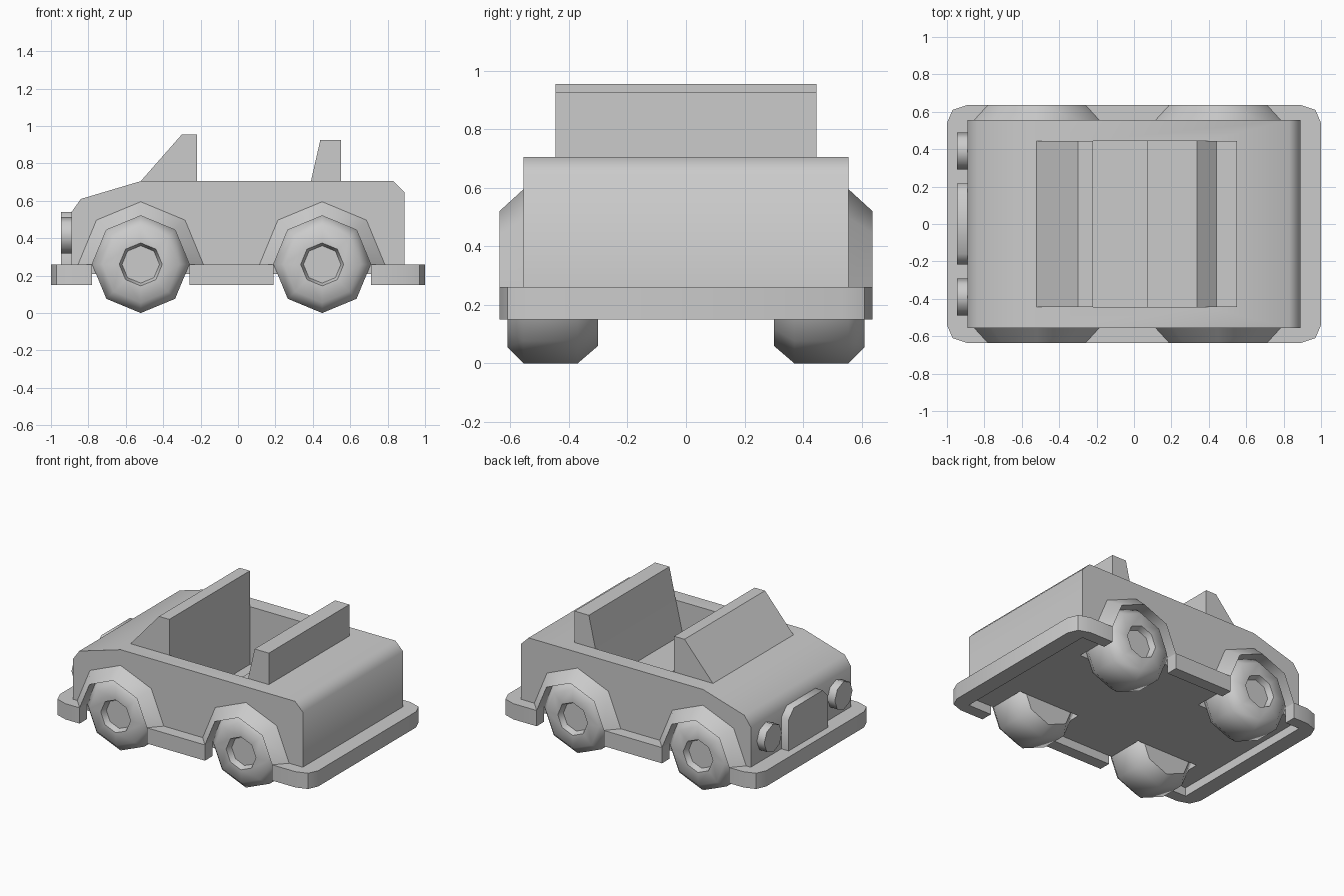
import bpy, bmesh
from math import sin, cos, pi, radians

if "Cube" in bpy.data.objects:
    bpy.data.objects.remove(bpy.data.objects["Cube"])

WHEEL_X = (-0.52, 0.45)
WHEEL_Z = 0.26


def finish(name, bm, smooth=True):
    bmesh.ops.recalc_face_normals(bm, faces=bm.faces[:])
    me = bpy.data.meshes.new(name)
    bm.to_mesh(me)
    bm.free()
    ob = bpy.data.objects.new(name, me)
    bpy.context.collection.objects.link(ob)
    if smooth:
        smooth_by_angle(ob)
    return ob


def smooth_by_angle(ob):
    bpy.ops.object.select_all(action='DESELECT')
    ob.select_set(True)
    bpy.context.view_layer.objects.active = ob
    bpy.ops.object.shade_smooth_by_angle(angle=radians(48))


def prism(name, pts, lo, hi, axis='y', smooth=True):
    """Extrude a 2D outline along an axis from lo to hi."""
    place = {'x': lambda a, b, t: (t, a, b),
             'y': lambda a, b, t: (a, t, b),
             'z': lambda a, b, t: (a, b, t)}[axis]
    bm = bmesh.new()
    ends = [[bm.verts.new(place(a, b, t)) for a, b in pts] for t in (lo, hi)]
    bm.faces.new(ends[0])
    bm.faces.new(ends[1])
    for i in range(len(pts)):
        j = (i + 1) % len(pts)
        bm.faces.new((ends[0][i], ends[0][j], ends[1][j], ends[1][i]))
    return finish(name, bm, smooth)


def rect(a0, a1, b0, b1):
    return [(a0, b0), (a1, b0), (a1, b1), (a0, b1)]


def octagon(r, cx, cz):
    return [(cx + r * cos(i * pi / 4), cz + r * sin(i * pi / 4)) for i in range(8)]


def lathe(name, profile, cx, side, steps=8, closed=True):
    """Sweep an (r, y) profile around the axle; closed = full turn."""
    bm = bmesh.new()
    rings = [[bm.verts.new((cx + r * cos(i * pi / 4), side * y, WHEEL_Z + r * sin(i * pi / 4)))
              for r, y in profile] for i in range(steps)]
    n = len(profile)
    for i in range(steps if closed else steps - 1):
        a, b = rings[i], rings[(i + 1) % steps]
        for k in range(n - 1 if closed else n):
            m = (k + 1) % n
            bm.faces.new((a[k], b[k], b[m], a[m]))
    if closed:      # discs at both ends of the profile
        bm.faces.new([r[0] for r in rings])
        bm.faces.new([r[-1] for r in rings])
    else:           # end caps of the arch
        bm.faces.new(rings[0])
        bm.faces.new(rings[-1])
    return finish(name, bm)


def cut(ob, cutter):
    mod = ob.modifiers.new("cut", 'BOOLEAN')
    mod.operation = 'DIFFERENCE'
    mod.solver = 'EXACT'
    mod.object = cutter
    bpy.context.view_layer.objects.active = ob
    bpy.ops.object.modifier_apply(modifier=mod.name)
    bpy.data.objects.remove(cutter)


# body shell
body = prism("body", [(-0.89, 0.21), (-0.89, 0.54), (-0.84, 0.61), (-0.52, 0.705),
                      (0.83, 0.705), (0.89, 0.645), (0.89, 0.21)], -0.555, 0.555, smooth=False)

# cockpit with floor, seat cushion and sloping backrest
cut(body, prism("cockpit_cutter", [(-0.22, 0.8), (-0.22, 0.30), (0.07, 0.30), (0.07, 0.48),
                                   (0.337, 0.48), (0.39, 0.705), (0.412, 0.8)],
                -0.445, 0.445, smooth=False))

# wheel wells
for x in WHEEL_X:
    for s in (-1, 1):
        cut(body, prism("well_cutter", octagon(0.26, x, WHEEL_Z), s * 0.295, s * 0.7, smooth=False))
smooth_by_angle(body)

# windscreen and seat back above the body line
prism("windscreen", [(-0.52, 0.705), (-0.30, 0.955), (-0.22, 0.955), (-0.22, 0.705)], -0.445, 0.445)
prism("seat_back", [(0.39, 0.705), (0.44, 0.925), (0.55, 0.925), (0.55, 0.705)], -0.445, 0.445)

# bumper skirt, open in the middle and notched at the wheels
corner = [(1.0, 0.54), (0.97, 0.61), (0.89, 0.637)]
outline = (corner + [(-x, y) for x, y in reversed(corner)]
           + [(-x, -y) for x, y in corner] + [(x, -y) for x, y in reversed(corner)])
skirt = prism("bumper_skirt", outline, 0.15, 0.26, 'z', smooth=False)
cut(skirt, prism("inner_cutter", rect(-0.89, 0.89, -0.555, 0.555), 0.0, 0.5, 'z', smooth=False))
for x in WHEEL_X:
    cut(skirt, prism("notch_cutter", rect(x - 0.26, x + 0.26, 0.0, 0.5), -0.8, 0.8, smooth=False))
smooth_by_angle(skirt)

# wheels with recessed hubs, and tapered fender arches
wheel_profile = [(0.10, 0.57), (0.115, 0.61), (0.205, 0.61), (0.26, 0.555), (0.26, 0.37), (0.20, 0.30)]
fender_profile = [(0.335, 0.555), (0.26, 0.637), (0.26, 0.555)]
for end, x in zip(("front", "rear"), WHEEL_X):
    for tag, s in (("left", -1), ("right", 1)):
        lathe(f"{end}_{tag}_wheel", wheel_profile, x, s)
        lathe(f"{end}_{tag}_fender", fender_profile, x, s, steps=5, closed=False)

# grille and headlights on the nose
prism("grille", [(-0.217, 0.26), (-0.217, 0.48), (-0.16, 0.54), (0.16, 0.54),
                 (0.217, 0.48), (0.217, 0.26)], -0.947, -0.88, 'x')
for tag, s in (("left", -1), ("right", 1)):
    prism(f"{tag}_headlight", octagon(0.098, s * 0.39, 0.415), -0.947, -0.88, 'x')
